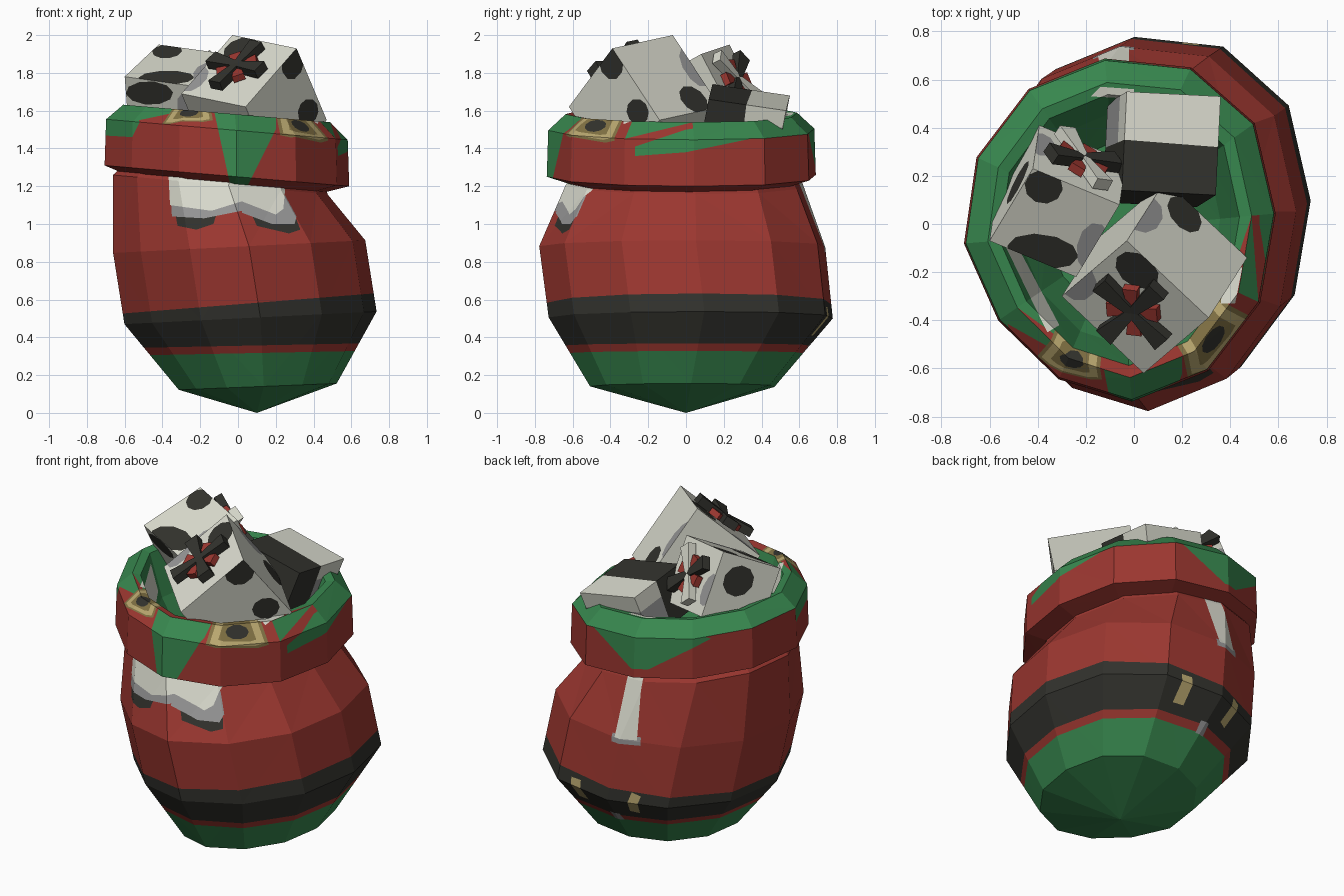
import bpy, bmesh, math
from mathutils import Vector, Matrix

if "Cube" in bpy.data.objects:
    bpy.data.objects.remove(bpy.data.objects["Cube"])

# ---- colours (sRGB 0-255 converted to linear) ----
COLOURS = [("red cloth", (156, 55, 48)), ("green cloth", (56, 136, 79)), ("black", (50, 50, 45)),
           ("white", (218, 219, 206)), ("grey", (150, 150, 150)), ("gold", (186, 168, 112)),
           ("brown", (130, 114, 68))]
RED, GREEN, BLACK, WHITE, GREY, GOLD, BROWN = range(7)
mats = []
for n, rgb in COLOURS:
    m = bpy.data.materials.new(n)
    m.diffuse_color = [((c / 255 + 0.055) / 1.055) ** 2.4 for c in rgb] + [1]
    m.use_nodes = True
    m.node_tree.nodes["Principled BSDF"].inputs["Base Color"].default_value = m.diffuse_color
    mats.append(m)
Z = Vector((0, 0, 1))


def finish(bm, name):
    me = bpy.data.meshes.new(name)
    bm.to_mesh(me)
    bm.free()
    for m in mats:
        me.materials.append(m)
    ob = bpy.data.objects.new(name, me)
    bpy.context.collection.objects.link(ob)


def loft(rings, tip=None, cap=True, n=12, turn=5):
    """Rings (cx, cy, rx, ry, z, tilt) joined by flat triangles; bulges to the back right."""
    bm = bmesh.new()
    loops = []
    for cx, cy, rx, ry, z, tilt in rings:
        loop = []
        for i in range(n):
            a = math.radians(turn + 360 * i / n)
            s = 0.036 * max(0, math.sin(2 * a)) * min(1, rx / 0.6)
            x = cx + rx * math.cos(a) + s
            loop.append(bm.verts.new((x, cy + ry * math.sin(a) + s, z + tilt * x)))
        loops.append(loop)
    for lo, hi in zip(loops, loops[1:]):
        for i in range(n):
            j = (i + 1) % n
            bm.faces.new((lo[i], lo[j], hi[j], hi[i]))
    if tip:
        t = bm.verts.new(tip)
        for i in range(n):
            bm.faces.new((t, loops[0][(i + 1) % n], loops[0][i]))
    if cap:
        bm.faces.new(loops[-1])
    bmesh.ops.triangulate(bm, faces=bm.faces[:])
    return bm


def cut(bm, co, no):
    bmesh.ops.bisect_plane(bm, geom=bm.verts[:] + bm.edges[:] + bm.faces[:], plane_co=co, plane_no=no)


def paint(bm, c, d, pts, mat, depth=0.3):
    """Cut a convex outline, seen along d around c, into the surface and colour it."""
    c, d = Vector(c), Vector(d).normalized()
    u = Z.cross(d).normalized() if abs(d.z) < 0.99 else Vector((1, 0, 0))
    v = d.cross(u)
    if sum(p[0] * q[1] - q[0] * p[1] for p, q in zip(pts, pts[1:] + pts[:1])) < 0:
        pts = pts[::-1]
    P = [c + u * a + v * b for a, b in pts]
    planes = [(p, d.cross(q - p).normalized()) for p, q in zip(P, P[1:] + P[:1])]

    def inside(k):
        bm.normal_update()
        out = []
        for f in bm.faces:
            m = f.calc_center_median()
            if f.normal.dot(d) > 0.1 and abs((m - c).dot(d)) < depth and \
                    all((m - p).dot(nn) > 0 for p, nn in planes[:k]):
                out.append(f)
        return out
    for k, (p, nn) in enumerate(planes):
        fs = inside(k)
        geom = list({e for f in fs for e in f.edges}) + list({w for f in fs for w in f.verts}) + fs
        bmesh.ops.bisect_plane(bm, geom=geom, dist=1e-5, plane_co=p, plane_no=nn)
    for f in inside(len(planes)):
        f.material_index = mat


def oval(a, b, n=10):
    return [(a * math.cos(math.tau * i / n), b * math.sin(math.tau * i / n)) for i in range(n)]


FRONT, RIGHT, BACK = (0, -1, 0), (1, 0, 0), (0, 1, 0)

# ---- sack body with green base and black belt ----
bm = loft([(0.10, -0.02, 0.42, 0.49, 0.135, 0.04), (0.06, 0.025, 0.67, 0.755, 0.50, 0.05),
           (0.0, -0.02, 0.67, 0.76, 0.88, 0.05), (-0.10, -0.01, 0.57, 0.63, 1.20, -0.09),
           (-0.08, -0.01, 0.54, 0.60, 1.25, -0.09)], tip=(0.1, 0, 0), cap=False)
bands = [(0.315, 0.02, GREEN), (0.355, 0.02, RED), (0.575, 0.08, BLACK), (9, 0, RED)]
for z, s, _ in bands[:3]:
    cut(bm, (0, 0, z), (-s, 0, 1))
for f in bm.faces:
    m = f.calc_center_median()
    f.material_index = next(c for z, s, c in bands if m.z - s * m.x < z)
# front strap: dark hem, grey fold, white cloth
strap = [(BLACK, [(-.34, 1.1), (-.32, .99), (-.22, .97), (-.13, 1.0), (-.1, 1.1)]),
         (BLACK, [(.05, 1.1), (.1, .99), (.27, .95), (.33, .97), (.3, 1.05)]),
         (GREY, [(-.36, 1.2), (-.35, 1.04), (-.18, 1.03), (.02, 1.07), (.02, 1.2)]),
         (GREY, [(.02, 1.2), (.02, 1.06), (.18, 1.0), (.3, 1.0), (.31, 1.04), (.25, 1.15)]),
         (WHITE, [(-.37, 1.3), (-.36, 1.1), (-.14, 1.07), (.02, 1.12), (.02, 1.3)]),
         (WHITE, [(.02, 1.3), (.02, 1.12), (.2, 1.05), (.24, 1.08), (.26, 1.3)])]
for col, pts in strap:
    paint(bm, (0, -0.65, 0), FRONT, pts, col)
# back strap and small gold belt tabs (seen from the back, x is flipped)
for col, pts in [(GREY, [(0, .9), (0, .85), (.17, .85), (.17, .9)]),
                 (WHITE, [(.02, 1.25), (.02, .88), (.15, .88), (.13, 1.25)]),
                 (GOLD, [(-.27, .56), (-.27, .41), (-.2, .41), (-.2, .56)]),
                 (GOLD, [(.08, .41), (.13, .40), (.18, .54), (.13, .56)]),
                 (GREY, [(-.06, .37), (-.06, .31), (0, .31), (0, .37)])]:
    paint(bm, (0, 0.65, 0), BACK, pts, col)
finish(bm, "sack_body")

# ---- rolled cuff ----
profile = [(.53, 1.21), (.65, 1.25), (.642, 1.495), (.55, 1.58), (.50, 1.57), (.42, 1.32), (.3, 1.12)]
bm = loft([(-0.065, -0.025, r, r + 0.065, z, -0.085) for r, z in profile])
for f in bm.faces:
    m = f.calc_center_median()
    zz = m.z + 0.085 * m.x
    slope = f.normal.z > 0.3 and zz > 1.5
    inner = Vector((m.x + .065, m.y + .025)).length < 0.58 and zz < 1.57 and f.normal.z > .1
    if (slope and (m.y > -0.08 or m.x < -.38)) or (inner and not (slope and m.y < -0.4)):
        f.material_index = GREEN
green = [((0, -.65, 0), FRONT, [(-.14, 1.66), (-.04, 1.2), (.05, 1.2), (.2, 1.5), (.2, 1.66)], .3),
         ((0, -.2, 0), FRONT, [(-.73, 1.47), (-.56, 1.46), (-.52, 1.54), (-.6, 1.68), (-.73, 1.68)], .48),
         ((.5, 0, 0), RIGHT, [(-.27, 1.41), (-.27, 1.36), (0, 1.38), (.48, 1.48), (.45, 1.56), (0, 1.5)], .3),
         ((0, .6, 0), BACK, [(-.25, 1.52), (.1, 1.31), (.2, 1.32), (.5, 1.52), (.3, 1.66), (-.2, 1.66)], .3)]
for c, d, pts, dep in green:
    paint(bm, c, d, pts, GREEN, dep)
# gold patches on the front of the rim
patch = [(-.15, -.06), (-.1, -.075), (.1, -.075), (.15, -.06), (.1, .09), (-.1, .09)]
for c, d, k in [((-.26, -.57, 1.59), (-.2, -.75, .65), .95), ((.33, -.48, 1.52), (.55, -.75, .45), 1.2)]:
    for col, s in [(BROWN, 1), (GOLD, .87), (BROWN, .6)]:
        paint(bm, c, d, [(a * s * k, b * s * k) for a, b in patch], col, .2)
    paint(bm, c, d, oval(.055 * k, .035 * k), BLACK, .2)
# pale lining showing inside the mouth
for pts in [[(-.53, -.1), (-.48, -.1), (-.31, -.42), (-.36, -.45)],
            [(.38, -.18), (.45, -.18), (.42, -.33), (.36, -.33)],
            [(-.18, .53), (-.14, .57), (0, .56), (0, .52)]]:
    paint(bm, (0, 0, 1.45), (0, 0, 1), pts, WHITE, .3)
finish(bm, "sack_cuff")


# ---- gift boxes: a corner and three edge vectors ----
def gift(corner, e, marks):
    """marks: (axis left out, side, fractions along the other two axes, oval radii, colour)."""
    bm = bmesh.new()
    o = Vector(corner)
    e = [Vector(x) for x in e]
    V = [bm.verts.new(o + e[0] * (i & 1) + e[1] * (i >> 1 & 1) + e[2] * (i >> 2 & 1)) for i in range(8)]
    for q in [(0, 1, 3, 2), (4, 5, 7, 6), (0, 1, 5, 4), (2, 3, 7, 6), (0, 2, 6, 4), (1, 3, 7, 5)]:
        bm.faces.new([V[i] for i in q])
    bmesh.ops.recalc_face_normals(bm, faces=bm.faces[:])
    for f in bm.faces:
        f.material_index = WHITE
    for axis, side, a, b, ra, rb, col in marks:
        i, j = [k for k in range(3) if k != axis]
        d = e[axis] * (1 if side else -1)
        paint(bm, o + e[axis] * side + e[i] * a + e[j] * b, d, oval(ra, rb), col, .03)
    return bm


A = [(-.34, .32, .07), (-.27, -.23, -.31), (.16, .25, -.38)]
bm = gift((.31, -.39, 1.93), A,
          [(1, 0, .69, .84, .09, .09, BLACK), (1, 0, 1.0, .45, .08, .13, GREY),
           (0, 0, .2, .72, .08, .07, BLACK), (0, 0, .12, .08, .09, .1, BLACK),
           (2, 0, .74, .17, .1, .09, BLACK), (2, 0, 1.0, .75, .08, .1, GREY)])
finish(bm, "gift_front")

B = [(.36, -.15, -.05), (-.18, -.30, -.17), (.027, .18, -.345)]
bm = gift((-.42, .23, 1.95), B,
          [(2, 0, .2, .15, .08, .08, BLACK), (2, 0, .55, .87, .15, .08, BLACK),
           (2, 0, 1.0, .6, .07, .12, GREY), (0, 0, .4, .35, .1, .09, BLACK),
           (1, 1, .35, .2, .14, .07, BLACK), (1, 1, .95, .35, .08, .1, GREY),
           (1, 0, .05, .6, .06, .1, GREY)])
finish(bm, "gift_left")

# back gift: front half black, back half white with a grey lower edge
bm = gift((-.05, .14, 1.74), [(.39, -.02, -.08), (.02, .41, -.06), (-.08, -.05, -.26)], [])
mid, across = Vector((-.04, .35, 1.71)), Vector((.05, 1, -.14))
low, up = Vector((-.04, .35, 1.61)), Vector((.21, .14, 1))
cut(bm, mid, across)
cut(bm, low, up)
for f in bm.faces:
    m = f.calc_center_median()
    if (m - mid).dot(across) < -.005:
        f.material_index = BLACK
    elif (m - low).dot(up) < 0:
        f.material_index = GREY
finish(bm, "gift_back")


# ---- bows: four flared loops with shorter red ribbons between ----
def bow(name, c, n, a, size, cols):
    bm = bmesh.new()
    n = Vector(n).normalized()
    a = Vector(a)
    a = (a - n * a.dot(n)).normalized()
    frame = Matrix((a, n.cross(a), n)).transposed().to_4x4()
    frame.translation = Vector(c)
    for k in range(8):
        main = k % 2 == 0
        L, W, H = (size, size * .46, size * .28) if main else (size * .62, size * .36, size * .2)
        vs = bmesh.ops.create_cube(bm, size=1)["verts"]
        for v in vs:
            if v.co.x < 0:
                v.co.y *= .45
            v.co = ((v.co.x + .5) * L, v.co.y * W, (v.co.z + .5) * H)
        M = frame @ Matrix.Rotation(k * math.pi / 4, 4, 'Z') @ Matrix.Rotation(-.08, 4, 'Y')
        bmesh.ops.transform(bm, matrix=M, verts=vs)
        for f in {f for v in vs for f in v.link_faces}:
            f.material_index = cols[k // 2 % 2] if main else RED
    finish(bm, name)


bow("bow_front", (.005, -.345, 1.81), (-.16, -.25, .38), A[0], .185, (BLACK, BLACK))
bow("bow_left", (-.227, .245, 1.755), (.18, .30, .17), (.36, -.05, -.3), .18, (BLACK, WHITE))
